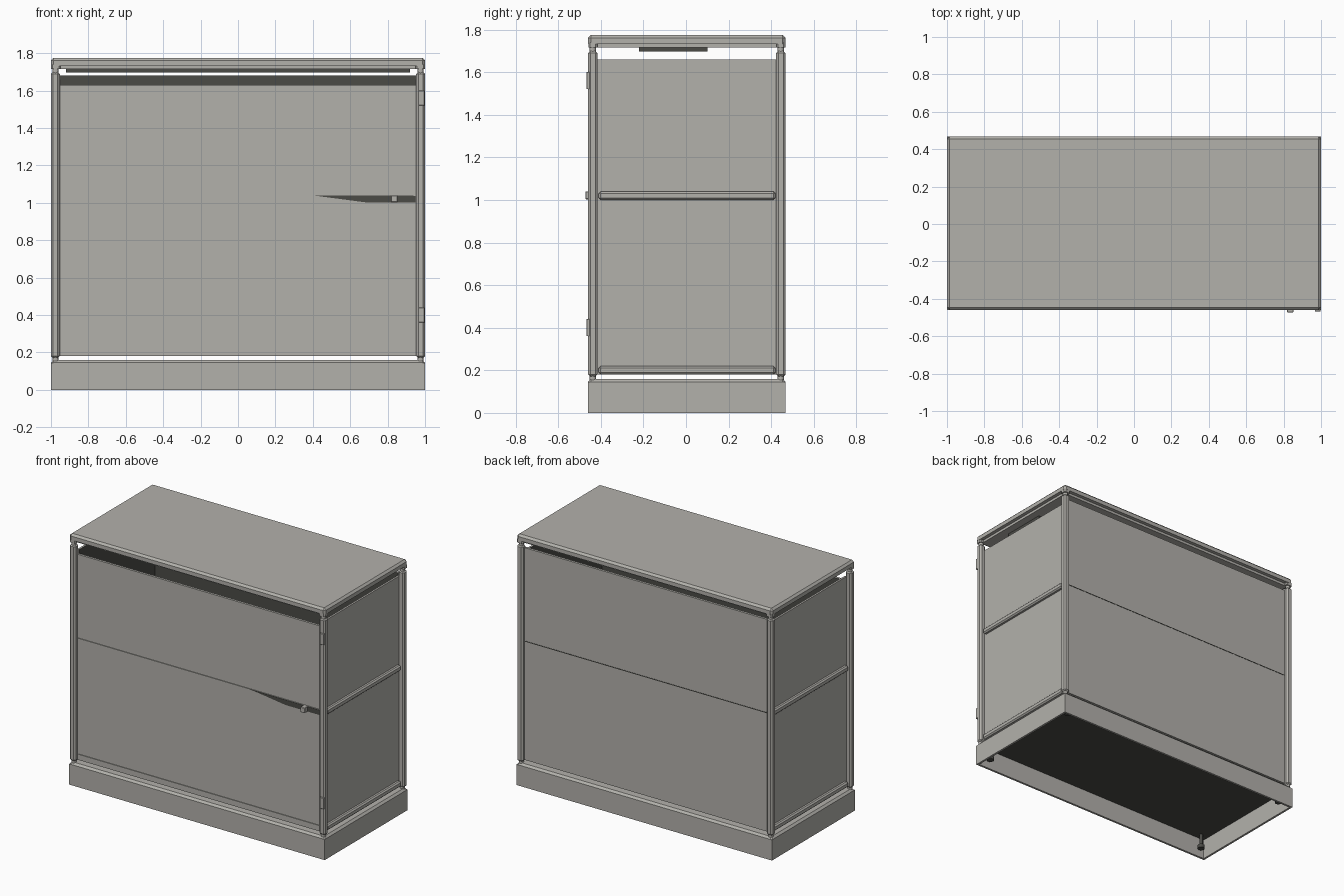
import bpy, bmesh
from mathutils import Vector

cube = bpy.data.objects.get("Cube")
if cube:
    bpy.data.objects.remove(cube, do_unlink=True)


def material(name, colour):
    mat = bpy.data.materials.new(name)
    mat.use_nodes = True
    mat.diffuse_color = (*colour, 1)
    mat.node_tree.nodes["Principled BSDF"].inputs["Base Color"].default_value = (*colour, 1)
    return mat


GREY = material("warm grey", (0.45, 0.44, 0.41))
DARK = material("dark lining", (0.07, 0.07, 0.062))


def finish(name, bm, mats):
    mesh = bpy.data.meshes.new(name)
    bm.normal_update()
    bm.to_mesh(mesh)
    bm.free()
    for mat in mats:
        mesh.materials.append(mat)
    obj = bpy.data.objects.new(name, mesh)
    bpy.context.collection.objects.link(obj)
    return obj


def box(name, x, y, z, mat=GREY, bevel=0, edges="all", lining=None):
    """Box from (min, max) ranges; lining is the direction of a dark inner face."""
    bm = bmesh.new()
    bmesh.ops.create_cube(bm, size=1)
    for v in bm.verts:
        v.co = [r[0] if c < 0 else r[1] for c, r in zip(v.co, (x, y, z))]
    if bevel:
        def wanted(e):
            heights = [v.co.z for v in e.verts]
            upright = abs(heights[0] - heights[1]) > 1e-4
            top = min(heights) > sum(z) / 2
            return edges == "all" or (edges == "upright" and upright) or (edges == "top" and (upright or top))
        bmesh.ops.bevel(bm, geom=[e for e in bm.edges if wanted(e)], offset=bevel,
                        segments=1, affect='EDGES')
    if lining:
        bm.normal_update()
        for f in bm.faces:
            f.material_index = int(f.normal.dot(Vector(lining)) > 0.9)
    return finish(name, bm, [mat, DARK])


def cylinder(bm, x, y, z0, z1, radius, sides=12):
    made = bmesh.ops.create_cone(bm, cap_ends=True, segments=sides, radius1=radius,
                                 radius2=radius, depth=z1 - z0)
    bmesh.ops.translate(bm, verts=made["verts"], vec=(x, y, (z0 + z1) / 2))


F, B = -0.46, 0.468          # front and back limits

# Hollow plinth with its raised deck
T = 0.015
for name, y in (("plinth_front", (F, F + T)), ("plinth_back", (B - T, B))):
    box(name, (-1, 1), y, (0, 0.145))
for name, s in (("plinth_left", 1), ("plinth_right", -1)):
    box(name, sorted((s, s * (1 - T))), (F + T, B - T), (0, 0.145))
box("plinth_deck", (-1, 1), (F, B), (0.143, 0.16), bevel=0.014, edges="top", lining=(0, 0, -1))

# Corner posts, connectors and levelling feet
for sx, side in ((1, "left"), (-1, "right")):
    for y, end in ((F, "front"), (B - 0.045, "back")):
        label = f"{end}_{side}"
        box(f"post_{label}", sorted((sx, sx * 0.953)), (y, y + 0.045),
            (0.17, 1.70), bevel=0.011)
        cx, cy = sx * 0.976, y + 0.022
        bm = bmesh.new()
        cylinder(bm, cx, cy, 0.155, 0.175, 0.016)
        cylinder(bm, cx, cy, 1.69, 1.72, 0.016)
        finish(f"connectors_{label}", bm, [GREY])
        box(f"top_corner_{label}", sorted((sx * 0.999, sx * 0.95)), (y + 0.001, y + 0.044),
            (1.715, 1.74), bevel=0.008, edges="upright")
        fy = y + 0.06 if end == "front" else y - 0.015
        bm = bmesh.new()
        cylinder(bm, sx * 0.925, fy, 0.06, 0.145, 0.012)
        cylinder(bm, sx * 0.925, fy, 0.035, 0.06, 0.024)
        finish(f"foot_{label}", bm, [DARK])

# Worktop with a stepped underside and support board
box("worktop", (-1, 1), (F, B), (1.733, 1.775), bevel=0.014, edges="top")
box("worktop_underside", (-0.975, 0.975), (F + 0.025, B - 0.025), (1.715, 1.734))
box("support_board", (-0.92, 0.92), (-0.22, 0.10), (1.696, 1.716), mat=DARK)

# Outer panels and floor
box("front_panel", (-0.954, 0.954), (-0.432, -0.415), (0.18, 1.63), lining=(0, 1, 0))
box("back_panel", (-0.954, 0.954), (0.425, 0.442), (0.18, 1.68), lining=(0, -1, 0))
for s, side in ((1, "left"), (-1, "right")):
    box(f"{side}_panel", sorted((s * 0.948, s * 0.962)), (-0.42, 0.43), (0.18, 1.66), lining=(-s, 0, 0))
box("cabinet_floor", (-0.95, 0.95), (-0.42, 0.43), (0.18, 0.2), lining=(0, 0, -1))

# Horizontal rails
for level, z in (("lower", (0.18, 0.22)), ("middle", (1.0, 1.04))):
    box(f"{level}_front_rail", (-0.95, 0.95), (-0.437, -0.425), z)
    for s, side in ((1, "left"), (-1, "right")):
        box(f"{level}_{side}_rail", sorted((s * 0.95, s * 0.985)), (-0.41, 0.42), z, bevel=0.009)
box("back_seam", (-0.95, 0.95), (0.44, 0.444), (1.017, 1.022), mat=DARK)

# Tapering dark inlay on the middle rail
bm = bmesh.new()
outline = ((0.4, 1.04), (0.68, 1.003), (0.95, 1.003), (0.95, 1.038))
face = bm.faces.new([bm.verts.new((x, -0.439, z)) for x, z in outline])
made = bmesh.ops.extrude_face_region(bm, geom=[face])["geom"]
bmesh.ops.translate(bm, vec=(0, 0.003, 0), verts=[g for g in made if isinstance(g, bmesh.types.BMVert)])
bmesh.ops.recalc_face_normals(bm, faces=bm.faces)
finish("rail_inlay", bm, [DARK])

# Door handle and hinges
box("door_handle", (0.818, 0.853), (-0.473, -0.43), (1.003, 1.04), bevel=0.003)
for z, name in ((0.36, "lower"), (1.52, "upper")):
    box(f"{name}_hinge", (0.967, 0.997), (-0.468, -0.44), (z, z + 0.08), bevel=0.002)
